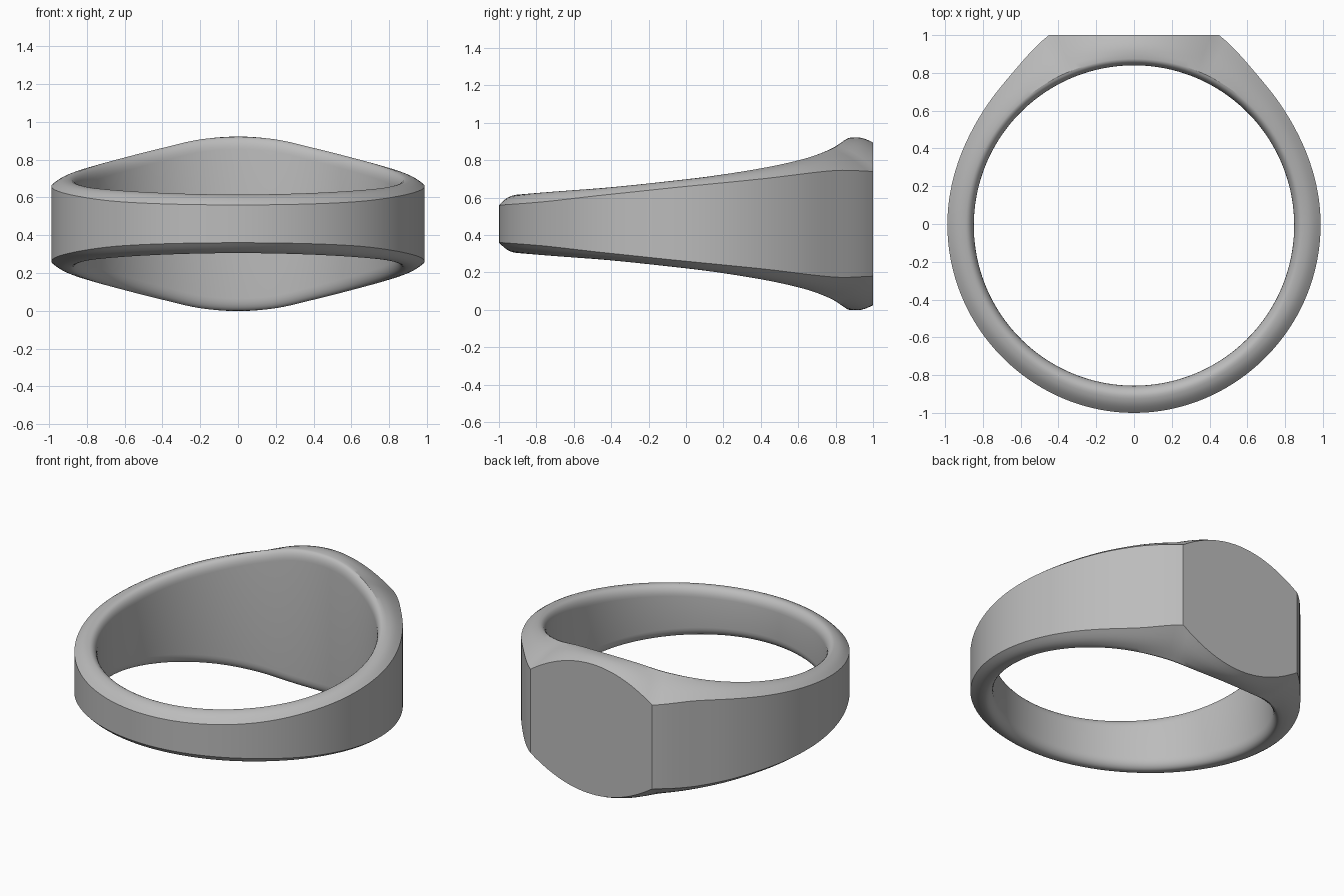
import bpy, bmesh, math

cube = bpy.data.objects.get("Cube")
if cube:
    bpy.data.objects.remove(cube)

MID_Z = 0.46       # height of the symmetry plane
INNER_R = 0.848    # finger hole
HOLE_Y = -0.008
CORNER = math.degrees(math.atan2(0.45, 1.0))   # angle of the flat face's corner

# Profiles by angle in degrees, from the flat face (0) round to the narrow band (180)
RIDGE_H = [(0, .46), (13, .447), (27, .402), (45, .345), (67, .287), (90, .238), (125, .186), (180, .155)]
RIDGE_R = [(0, .875), (90, .89), (180, .91)]
SHANK_H = [(CORNER, .28), (39, .285), (66, .24), (90, .20), (114, .158), (143, .115), (180, .10)]
SHANK_R = [(CORNER, 1.097), (38.7, 1.027), (53, .998), (66, .988), (90, .988), (135, .992), (180, 1.0)]


def smooth_value(table, a):
    """Cubic interpolation through a table of (angle, value)."""
    def slope(i):
        lo, hi = max(i - 1, 0), min(i + 1, len(table) - 1)
        if i == len(table) - 1 or table[i][0] == 0:
            return 0.0
        return (table[hi][1] - table[lo][1]) / (table[hi][0] - table[lo][0])
    for i in range(len(table) - 1):
        (a0, v0), (a1, v1) = table[i], table[i + 1]
        if a <= a1 or i == len(table) - 2:
            d = a1 - a0
            t = min(max((a - a0) / d, 0), 1)
            return ((2*t**3 - 3*t**2 + 1) * v0 + (t**3 - 2*t**2 + t) * d * slope(i)
                    + (3*t**2 - 2*t**3) * v1 + (t**3 - t**2) * d * slope(i + 1))


def upper_section(a):
    """(radius, height) points of the upper half, from outer edge to inner wall."""
    if a <= CORNER:
        out_r = 1 / math.cos(math.radians(a))
        x = math.tan(math.radians(a)) / 0.45
        out_h = 0.435 - 0.155 * x * x
    else:
        out_r, out_h = smooth_value(SHANK_R, a), smooth_value(SHANK_H, a)
    rr, rh = smooth_value(RIDGE_R, a), smooth_value(RIDGE_H, a)
    # Hole is slightly off centre
    in_r = INNER_R + HOLE_Y * math.cos(math.radians(a))
    pts = []
    for k in range(6):                       # sloping shoulder, bowed into the ridge
        t = k / 6
        bow = 0.012 * math.sin(math.pi * t)
        pts.append((out_r + (rr - out_r) * t, out_h + (rh - out_h) * t + bow))
    for k in range(7):                       # rounded lip into the hole
        t = k / 6 * math.pi / 2
        pts.append((in_r + (rr - in_r) * (1 - math.sin(t)), rh - 0.065 * (1 - math.cos(t))))
    return pts


# Signet ring body: one section swept round the hole
half = [CORNER * k / 12 for k in range(13)]
half += [CORNER + (180 - CORNER) * k / 64 for k in range(1, 65)]
angles = half + [-a for a in reversed(half[1:-1])]

bm = bmesh.new()
rings = []
for a in angles:
    up = upper_section(abs(a))
    loop = [(r, MID_Z + h) for r, h in up] + [(r, MID_Z - h) for r, h in reversed(up)]
    s, c = math.sin(math.radians(a)), math.cos(math.radians(a))
    rings.append([bm.verts.new((r * s, r * c, z)) for r, z in loop])
n = len(rings[0])
for i, ring in enumerate(rings):
    nxt = rings[(i + 1) % len(rings)]
    for j in range(n):
        k = (j + 1) % n
        bm.faces.new((ring[j], nxt[j], nxt[k], ring[k]))
bmesh.ops.recalc_face_normals(bm, faces=bm.faces)

mesh = bpy.data.meshes.new("signet_ring")
bm.to_mesh(mesh)
bm.free()
ring_obj = bpy.data.objects.new("signet_ring", mesh)
bpy.context.collection.objects.link(ring_obj)

# Plain grey metal
mat = bpy.data.materials.new("grey_metal")
mat.use_nodes = True
colour = (0.5, 0.5, 0.5, 1)
mat.diffuse_color = colour
mat.node_tree.nodes["Principled BSDF"].inputs["Base Color"].default_value = colour
mesh.materials.append(mat)

bpy.context.view_layer.objects.active = ring_obj
ring_obj.select_set(True)
bpy.ops.object.shade_smooth_by_angle(angle=math.radians(28))
